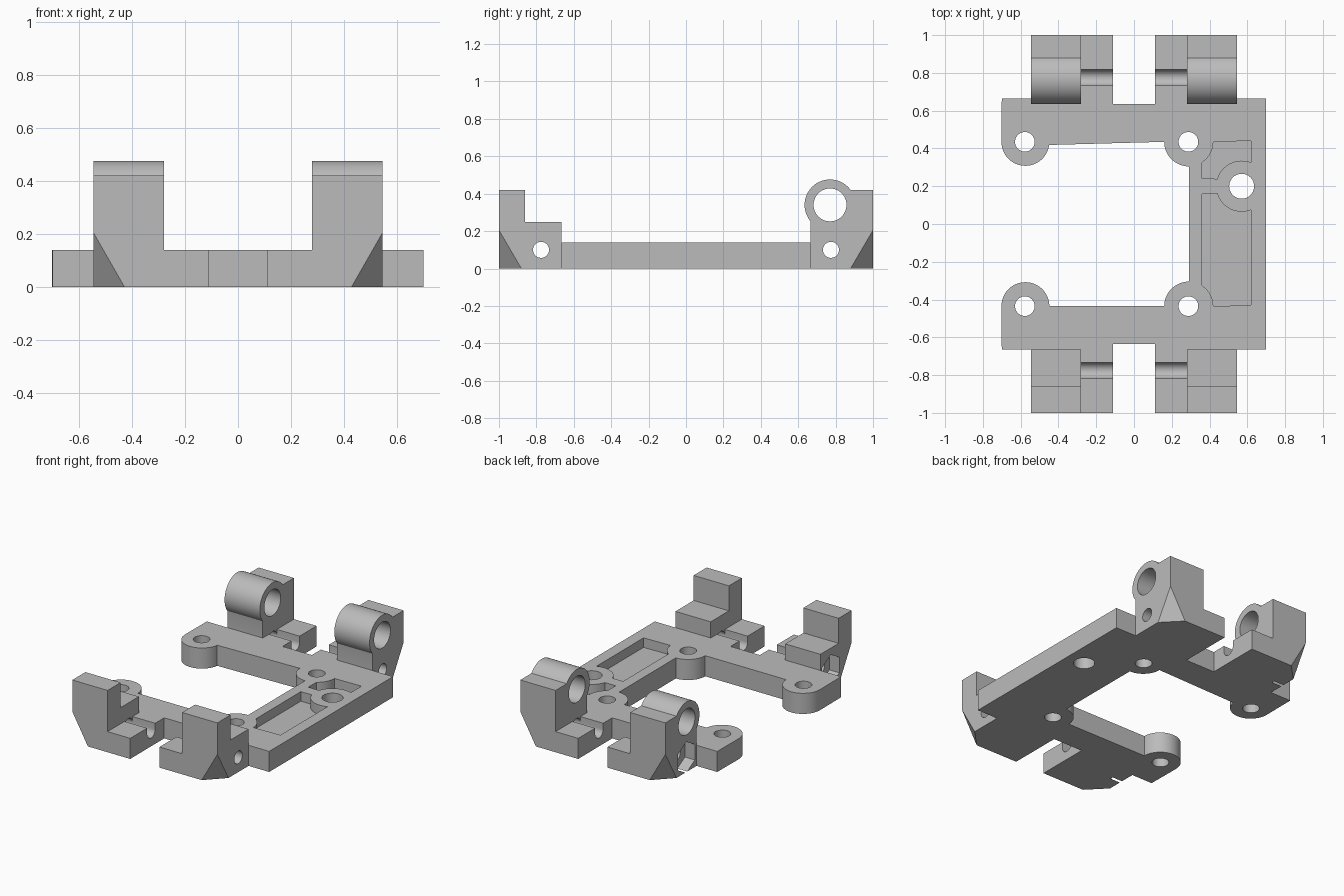
import bpy, bmesh
from math import sin, cos, radians
from mathutils import Vector

if "Cube" in bpy.data.objects:
    bpy.data.objects.remove(bpy.data.objects["Cube"])

grey = bpy.data.materials.new("plain grey")
grey.diffuse_color = (0.5, 0.5, 0.5, 1)
grey.use_nodes = True
grey.node_tree.nodes["Principled BSDF"].inputs["Base Color"].default_value = grey.diffuse_color


def arc(cx, cy, r, a0, a1, n=16):
    """Points along an arc, angles in degrees."""
    return [(cx + r * cos(radians(a0 + (a1 - a0) * i / n)),
             cy + r * sin(radians(a0 + (a1 - a0) * i / n))) for i in range(n + 1)]


def circle(cx, cy, r, n=40, turn=0):
    return arc(cx, cy, r, turn, turn + 360, n)[:-1]


def prism(name, pts, lo, hi, axis="z", chamfer=None):
    """Extrude a profile along z (xy points) or along x (yz points)."""
    bm = bmesh.new()
    place = (lambda p: (p[0], p[1], lo)) if axis == "z" else (lambda p: (lo, p[0], p[1]))
    face = bm.faces.new([bm.verts.new(place(p)) for p in pts])
    step = Vector((0, 0, hi - lo)) if axis == "z" else Vector((hi - lo, 0, 0))
    top = bmesh.ops.extrude_face_region(bm, geom=[face])["geom"]
    bmesh.ops.translate(bm, vec=step, verts=[v for v in top if isinstance(v, bmesh.types.BMVert)])
    if chamfer:  # slice off a corner along a plane and close it
        co, no = chamfer
        cut = bmesh.ops.bisect_plane(bm, geom=bm.verts[:] + bm.edges[:] + bm.faces[:],
                                     plane_co=co, plane_no=no, clear_outer=True)
        edges = [e for e in cut["geom_cut"] if isinstance(e, bmesh.types.BMEdge)]
        bmesh.ops.holes_fill(bm, edges=edges)
    bmesh.ops.recalc_face_normals(bm, faces=bm.faces[:])
    mesh = bpy.data.meshes.new(name)
    bm.to_mesh(mesh)
    bm.free()
    mesh.materials.append(grey)
    ob = bpy.data.objects.new(name, mesh)
    bpy.context.collection.objects.link(ob)
    return ob


def combine(base, other, operation):
    """Apply a boolean and discard the helper."""
    mod = base.modifiers.new(operation, "BOOLEAN")
    mod.operation, mod.object, mod.solver = operation, other, "EXACT"
    bpy.context.view_layer.objects.active = base
    bpy.ops.object.modifier_apply(modifier=mod.name)
    bpy.data.objects.remove(other)


T = 0.14             # plate thickness
EDGE = 0.665         # plate half depth
EAR_Y = 0.435        # screw ear centres
BOLT = (0.775, 0.10)  # hinge bolt y, z

# C-shaped plate with four round ears and a notch front and back
outline = [(-0.70, EDGE), (-0.70, EAR_Y)]
outline += arc(-0.575, EAR_Y, 0.127, 180, 360, 24)
outline += arc(0.29, EAR_Y, 0.13, 180, 270)
outline += arc(0.29, -EAR_Y, 0.13, 90, 180)
outline += arc(-0.575, -EAR_Y, 0.127, 0, 180, 24)
outline += [(-0.70, -EDGE), (-0.11, -EDGE), (-0.11, -0.635), (0.11, -0.635), (0.11, -EDGE),
            (0.70, -EDGE), (0.70, EDGE), (0.11, EDGE), (0.11, 0.635), (-0.11, 0.635), (-0.11, EDGE)]
outline.pop(1)       # the ear arc already starts here
outline.pop(25)
frame = prism("hinge_frame", outline, 0, T)

# Block profiles in y, z: stepped stop at the front, hinge barrel at the back
stop = [(-EDGE, 0), (-1, 0), (-1, 0.42), (-0.86, 0.42), (-0.86, 0.25), (-EDGE, 0.25)]
barrel = [(EDGE, 0), (1, 0), (1, 0.42)] + arc(0.77, 0.34, 0.136, 36, 219, 40) + [(EDGE, 0.25)]

for sx in (-1, 1):
    for sy, profile in ((-1, stop), (1, barrel)):
        # Block with its outer bottom corner sliced off
        corner = (Vector((sx * 0.545, sy, 0.205)),
                  Vector((sx / 0.117, sy / 0.12, -1 / 0.205)).normalized())
        lo, hi = sorted((sx * 0.28, sx * 0.545))
        combine(frame, prism("block", profile, lo, hi, "x", corner), "UNION")
        # Low inner tab
        lo, hi = sorted((sx * 0.11, sx * 0.28))
        tab = [(sy * EDGE, 0), (sy, 0), (sy, T), (sy * EDGE, T)]
        combine(frame, prism("tab", tab, lo, hi, "x"), "UNION")

for sy in (-1, 1):
    y, z = sy * BOLT[0], BOLT[1]
    # Bolt hole, open slot over the tabs, and nut recess on the left
    combine(frame, prism("bolt_hole", circle(y, z, 0.043), -0.7, 0.7, "x"), "DIFFERENCE")
    slot = [(y - 0.043, z), (y + 0.043, z), (y + 0.043, 0.3), (y - 0.043, 0.3)]
    combine(frame, prism("tab_slot", slot, -0.28, 0.28, "x"), "DIFFERENCE")
    combine(frame, prism("nut_recess", circle(y, z, 0.106, 6, 30), -0.6, -0.47, "x"), "DIFFERENCE")

# Hinge pin hole through both barrels
combine(frame, prism("pin_hole", circle(0.77, 0.34, 0.088), -0.7, 0.7, "x"), "DIFFERENCE")

# Screw holes
holes = [(x, s * EAR_Y, 0.052) for x in (-0.578, 0.288) for s in (-1, 1)] + [(0.57, 0.20, 0.066)]
for x, y, r in holes:
    combine(frame, prism("screw_hole", circle(x, y, r), -0.1, 0.3), "DIFFERENCE")

# Shallow pockets in the side bar, either side of the round boss
back_pocket = ([(0.62, 0.44)] + arc(0.57, 0.20, 0.135, 68, 163) + [(0.36, 0.24)]
               + arc(0.29, EAR_Y, 0.13, -57, 0, 8))
front_pocket = ([(0.62, -0.43)] + arc(0.57, 0.20, 0.135, 292, 197) + [(0.36, 0.16)]
                + arc(0.29, -EAR_Y, 0.13, 57, 0, 8))
for pocket in (back_pocket, front_pocket):
    combine(frame, prism("pocket", pocket, T - 0.065, 0.3), "DIFFERENCE")

# Smooth curved walls, keep edges crisp
frame.select_set(True)
bpy.context.view_layer.objects.active = frame
bpy.ops.object.shade_smooth_by_angle(angle=radians(25))
